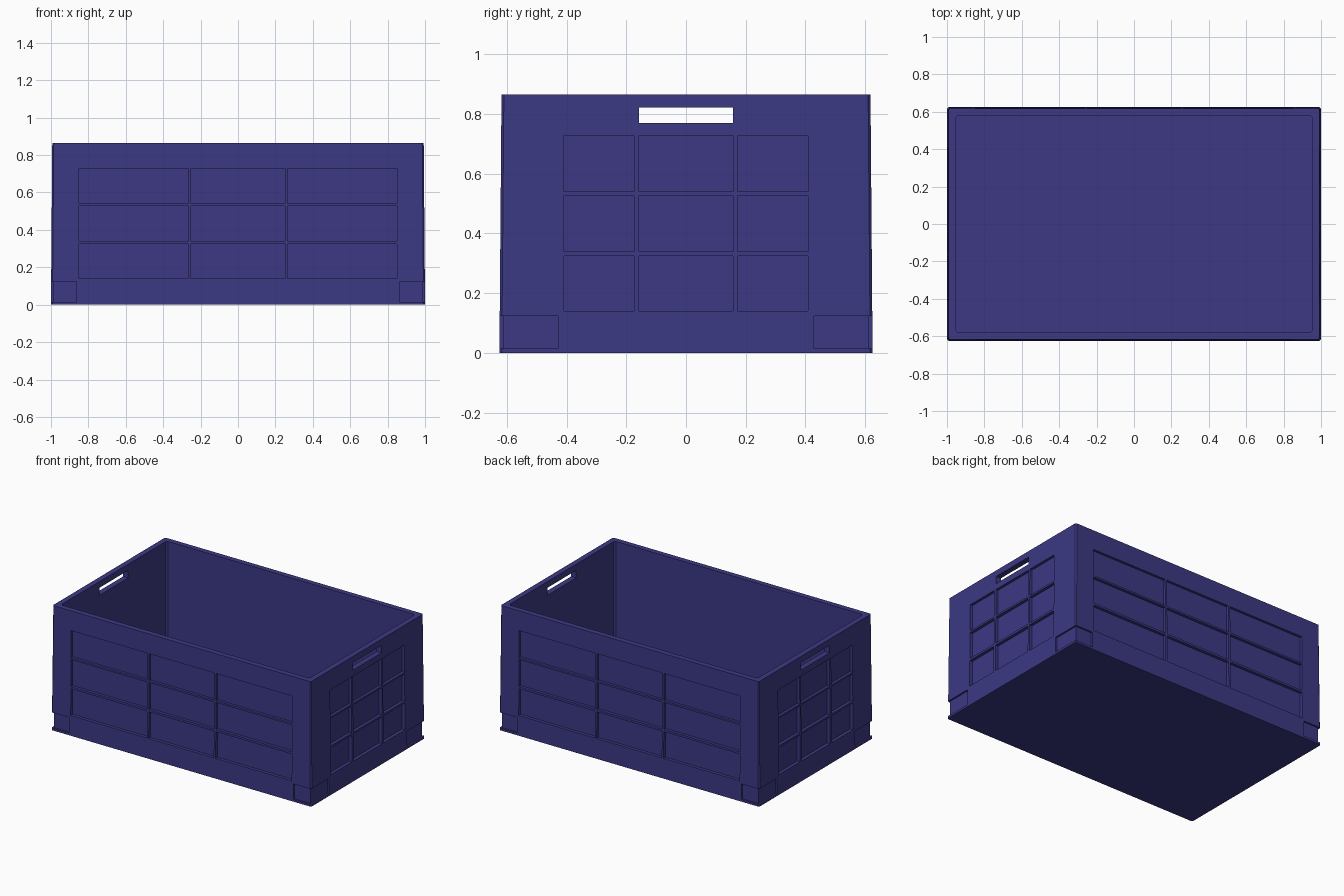
import bpy, bmesh

if "Cube" in bpy.data.objects:
    bpy.data.objects.remove(bpy.data.objects["Cube"])

BOT_X, BOT_Y = 1.0, 0.625      # outer half sizes at the base
TOP_X, TOP_Y = 0.993, 0.618    # slightly drafted at the rim
HEIGHT = 0.865


def rounded(x, y, c):
    # rectangle outline with small cut corners
    return [(x - c, -y), (x, -y + c), (x, y - c), (x - c, y),
            (-x + c, y), (-x, y - c), (-x, -y + c), (-x + c, -y)]


def prism(bm, low, high, z0, z1):
    a = [bm.verts.new((x, y, z0)) for x, y in low]
    b = [bm.verts.new((x, y, z1)) for x, y in high]
    n = len(a)
    bm.faces.new(a[::-1])
    bm.faces.new(b)
    for i in range(n):
        j = (i + 1) % n
        bm.faces.new((a[i], a[j], b[j], b[i]))


def box(bm, x0, x1, y0, y1, z0, z1):
    pts = [(x0, y0), (x1, y0), (x1, y1), (x0, y1)]
    prism(bm, pts, pts, z0, z1)


def make(name, bm):
    bmesh.ops.recalc_face_normals(bm, faces=bm.faces)
    me = bpy.data.meshes.new(name)
    bm.to_mesh(me)
    bm.free()
    ob = bpy.data.objects.new(name, me)
    bpy.context.collection.objects.link(ob)
    return ob


def cut(target, bm, name):
    cutter = make(name, bm)
    cutter.hide_render = True
    mod = target.modifiers.new(name, 'BOOLEAN')
    mod.operation = 'DIFFERENCE'
    mod.solver = 'EXACT'
    mod.object = cutter
    bpy.context.view_layer.objects.active = target
    bpy.ops.object.modifier_apply(modifier=mod.name)
    bpy.data.objects.remove(cutter)


# drafted outer body
bm = bmesh.new()
prism(bm, rounded(BOT_X, BOT_Y, 0.008), rounded(TOP_X, TOP_Y, 0.008), 0, HEIGHT)
crate = make("crate_body", bm)

# open interior
bm = bmesh.new()
inner = rounded(0.955, 0.58, 0.012)
prism(bm, inner, inner, 0.03, 1.0)
cut(crate, bm, "interior_cutter")

# recessed panels on all four walls
rows = [(0.14, 0.325), (0.34, 0.527), (0.54, 0.728)]
long_cols = [(-0.85, -0.265), (-0.25, 0.25), (0.265, 0.85)]
end_cols = [(-0.408, -0.175), (-0.157, 0.157), (0.172, 0.408)]
bm = bmesh.new()
for z0, z1 in rows:
    for s in (-1, 1):
        for a, b in long_cols:
            y0, y1 = sorted((s * 0.602, s * 0.7))
            box(bm, a, b, y0, y1, z0, z1)
        for a, b in end_cols:
            x0, x1 = sorted((s * 0.976, s * 1.1))
            box(bm, x0, x1, a, b, z0, z1)
cut(crate, bm, "panel_cutter")

# shallow notches wrapping the bottom corners
notch = [(0.863, 0.612), (0.987, 0.612), (0.987, 0.428),
         (1.1, 0.428), (1.1, 0.7), (0.863, 0.7)]
bm = bmesh.new()
for sx in (-1, 1):
    for sy in (-1, 1):
        pts = [(sx * x, sy * y) for x, y in notch]
        prism(bm, pts, pts, 0.015, 0.123)
cut(crate, bm, "corner_cutter")

# hand slots through both ends
bm = bmesh.new()
box(bm, -1.2, 1.2, -0.157, 0.157, 0.77, 0.822)
cut(crate, bm, "handle_cutter")

# dark blue plastic
mat = bpy.data.materials.new("blue_plastic")
mat.diffuse_color = (0.045, 0.04, 0.23, 1)
mat.use_nodes = True
mat.node_tree.nodes["Principled BSDF"].inputs["Base Color"].default_value = mat.diffuse_color
crate.data.materials.clear()
crate.data.materials.append(mat)
for p in crate.data.polygons:
    p.material_index = 0
